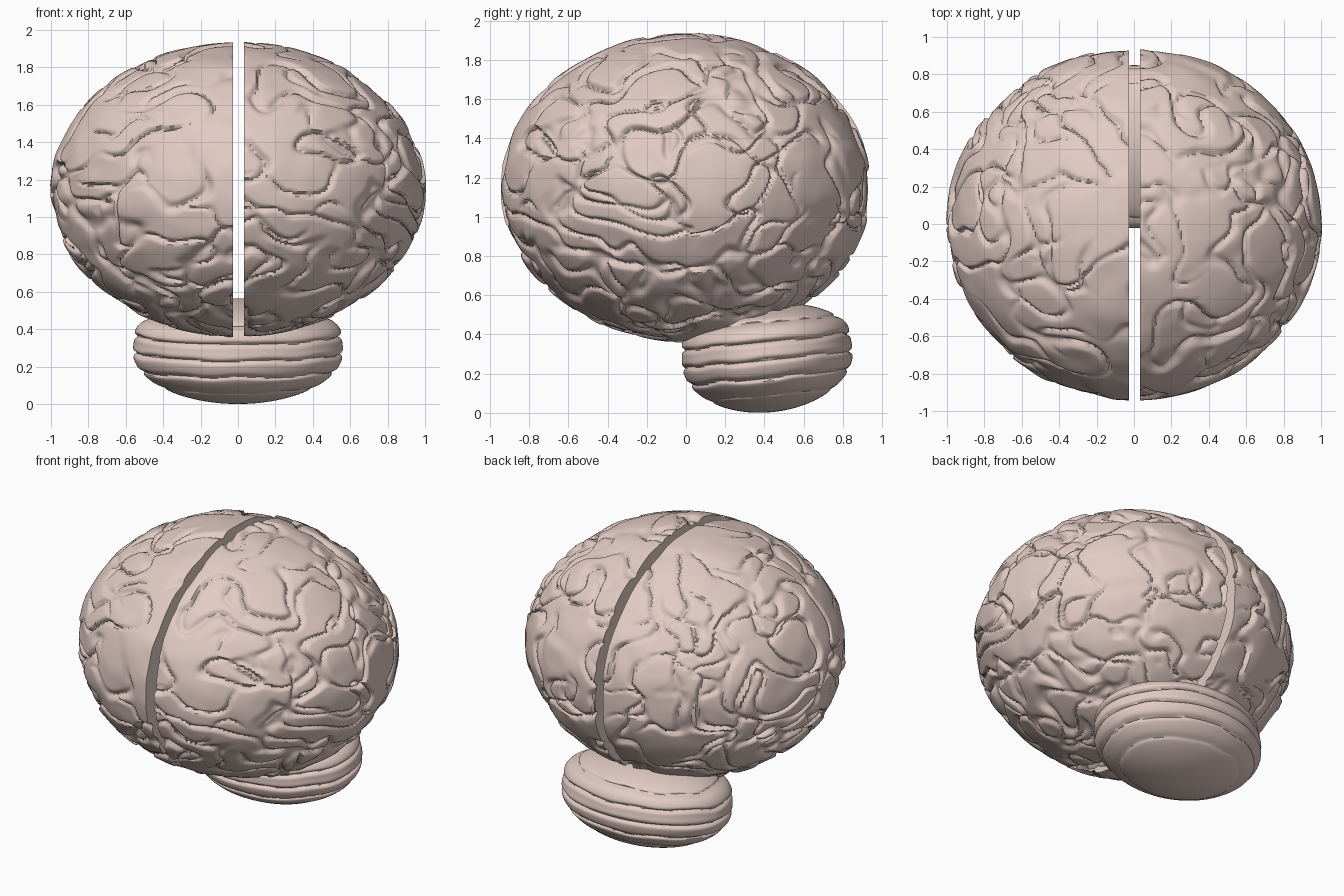
import bpy, bmesh, math
from mathutils import Vector, Matrix, noise

if "Cube" in bpy.data.objects:
    bpy.data.objects.remove(bpy.data.objects["Cube"])

pink = bpy.data.materials.new("tissue_pink")
pink.diffuse_color = (0.76, 0.60, 0.55, 1)
pink.use_nodes = True
pink.node_tree.nodes["Principled BSDF"].inputs["Base Color"].default_value = pink.diffuse_color


def smooth(a, b, x):
    t = min(1, max(0, (x - a) / (b - a)))
    return t * t * (3 - 2 * t)


def finish(bm, name, angle):
    bmesh.ops.recalc_face_normals(bm, faces=bm.faces)
    me = bpy.data.meshes.new(name)
    bm.to_mesh(me)
    bm.free()
    ob = bpy.data.objects.new(name, me)
    bpy.context.collection.objects.link(ob)
    me.materials.append(pink)
    bpy.ops.object.select_all(action='DESELECT')
    ob.select_set(True)
    bpy.context.view_layer.objects.active = ob
    bpy.ops.object.shade_smooth_by_angle(angle=math.radians(angle))
    return ob


def fold_depth(d, seed):
    """Depth of the winding grooves and soft swellings in direction d."""
    p = d + seed
    warp = Vector((noise.noise(p * 3.1), noise.noise(p * 3.1 + Vector((9, 2, 5))),
                   noise.noise(p * 3.1 + Vector((4, 7, 1)))))
    q = p + warp * 0.16
    n = noise.noise(q * 2.9)
    m = noise.noise(q * 4.1 + Vector((31, 11, 3)))
    side = smooth(0.25, 0.85, abs(d.x)) * 0.4 + smooth(0.0, 0.7, -d.z) * 0.3
    mask_n = smooth(-0.35, 0.0, noise.noise(p * 2.2 + Vector((3, 8, 2))) + side * 0.3)
    mask_m = smooth(-0.15, 0.2, noise.noise(p * 2.0 + Vector((15, 1, 6))) + side)
    groove = 0.030 * mask_n * math.exp(-(n / 0.055) ** 2)
    groove = max(groove, 0.026 * mask_m * math.exp(-(m / 0.07) ** 2))
    plate = 0.014 * mask_n * smooth(0.05, -0.05, n) if n > 0.05 else 0.014 * mask_n * (1 - smooth(-0.05, 0.05, n))
    swell = 0.008 * (noise.noise(p * 6.0) + 0.5)
    return groove + plate + swell


# Hemispheres: half ellipsoids with winding folds and a flat inner wall
def hemisphere(name, side, wall, seed):
    bm = bmesh.new()
    bmesh.ops.create_uvsphere(bm, u_segments=380, v_segments=230, radius=1,
                              matrix=Matrix.Rotation(math.pi / 2, 4, 'Y'))
    far = [v for v in bm.verts if v.co.x * side < -0.03]
    bmesh.ops.delete(bm, geom=far, context='VERTS')
    for v in bm.verts:
        d = v.co.normalized()
        r = 1.008 - fold_depth(d, seed)
        v.co = Vector((d.x * r, d.y * 0.94 * r, 1.148 + d.z * 0.785 * r))
    geom = bm.verts[:] + bm.edges[:] + bm.faces[:]
    cut = bmesh.ops.bisect_plane(bm, geom=geom, plane_co=(wall, 0, 0),
                                 plane_no=(side, 0, 0), clear_inner=True)
    rim = [e for e in cut['geom_cut'] if isinstance(e, bmesh.types.BMEdge)]
    bmesh.ops.holes_fill(bm, edges=rim, sides=0)
    return finish(bm, name, 50)


hemisphere("left_hemisphere", -1, -0.028, Vector((2.3, 5.1, 7.7)))
hemisphere("right_hemisphere", 1, 0.032, Vector((12.6, 3.4, 1.9)))

# Cerebellum: tilted flattened ellipsoid with stacked horizontal ridges
bm = bmesh.new()
bmesh.ops.create_uvsphere(bm, u_segments=160, v_segments=120, radius=1)
for v in bm.verts:
    d = v.co.copy()
    flat = math.hypot(d.x, d.y)
    wob = 0.05 * noise.noise(d * 2.5)
    phase = (d.z + wob + 0.04) / 0.33 * math.pi
    ridge = 1 - abs(math.sin(phase))
    depth = 0.055 * ridge ** 3 * smooth(0.55, 0.8, flat)
    full = 1 + 0.10 * smooth(0.1, 0.6, d.z) * smooth(0.2, 0.7, flat)
    r = 1.005 - depth
    v.co = Vector((d.x * 0.56 * r * full, d.y * 0.435 * r * full, d.z * 0.28))
bmesh.ops.transform(bm, verts=bm.verts, matrix=Matrix.Translation((0, 0.415, 0.283))
                    @ Matrix.Rotation(math.radians(6), 4, 'X'))
finish(bm, "cerebellum", 50)
